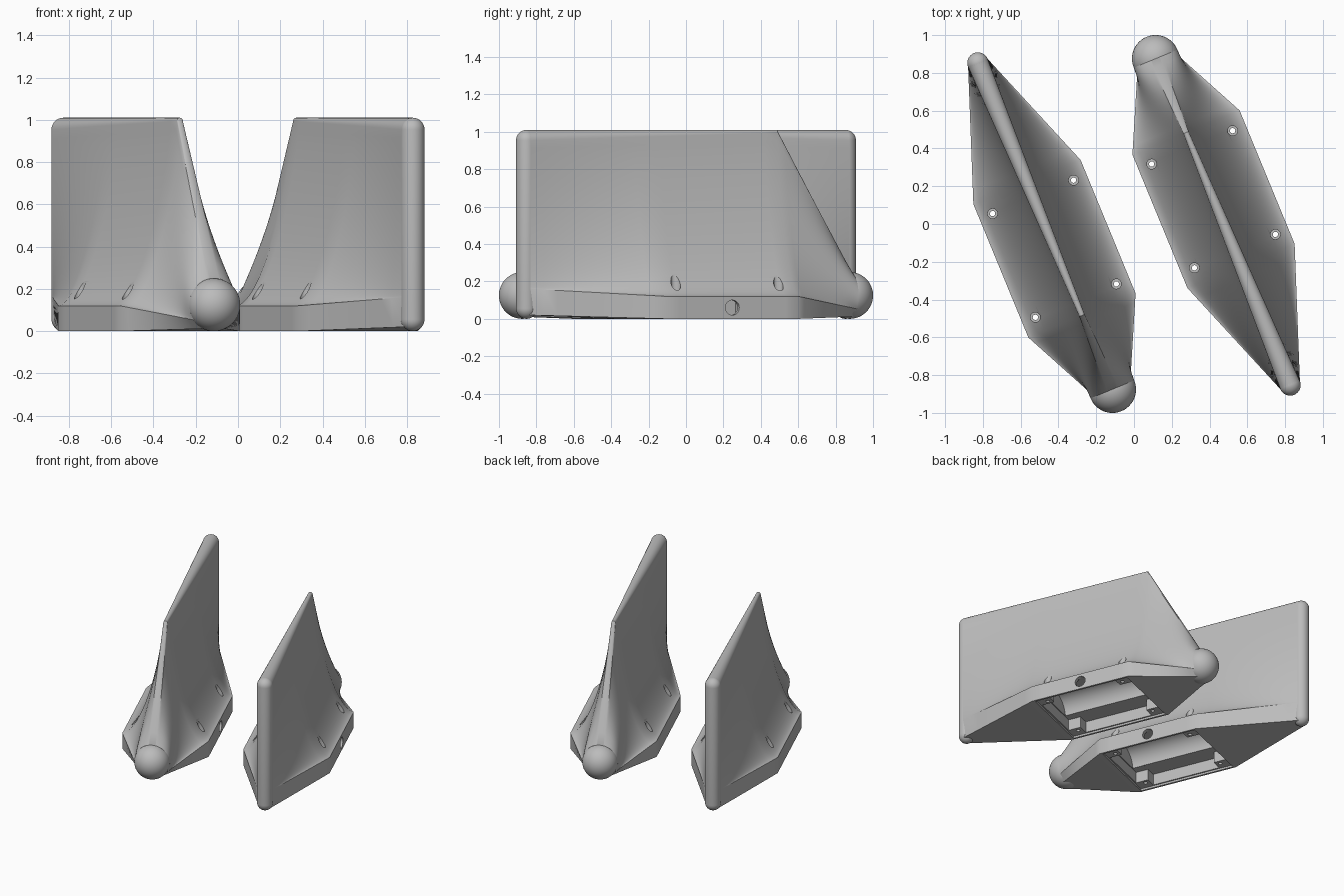
import bpy, bmesh
from math import radians, sin, cos, pi
from mathutils import Matrix, Vector

if "Cube" in bpy.data.objects:
    bpy.data.objects.remove(bpy.data.objects["Cube"])

grey = bpy.data.materials.new("plain_grey")
grey.use_nodes = True
grey.diffuse_color = (0.5, 0.5, 0.5, 1)
grey.node_tree.nodes["Principled BSDF"].inputs["Base Color"].default_value = (0.5, 0.5, 0.5, 1)

# Fin frame: local x runs from the nose ball to the tail post
HALF_L, HALF_W, WALL, TOP = 0.382, 0.307, 0.12, 1.01
NOSE, BALL, TAIL, POST = -0.805, 0.125, 1.064, 0.056
CURVE, ROUND = 32, 6
HEIGHTS = [(i / CURVE) ** 1.7 for i in range(CURVE + 1)]
ARC = [pi / 2 * i / ROUND for i in range(1, ROUND + 1)]
placement = Matrix.Translation((-0.421, -0.131, 0)) @ Matrix.Rotation(radians(112.4), 4, 'Z')


def new_object(name, bm):
    bmesh.ops.recalc_face_normals(bm, faces=bm.faces)
    mesh = bpy.data.meshes.new(name)
    bm.to_mesh(mesh)
    bm.free()
    mesh.materials.append(grey)
    obj = bpy.data.objects.new(name, mesh)
    bpy.context.collection.objects.link(obj)
    return obj


def select(obj):
    bpy.ops.object.select_all(action='DESELECT')
    obj.select_set(True)
    bpy.context.view_layer.objects.active = obj


def box(x, y, top):
    bm = bmesh.new()
    bmesh.ops.create_cube(bm, size=2, matrix=Matrix.Diagonal((x, y, top, 1)))
    return new_object("cutter", bm)


def rod(centre, radius, length, axis='Z', sides=32):
    bm = bmesh.new()
    turn = {'X': Matrix.Rotation(pi / 2, 4, 'Y'), 'Y': Matrix.Rotation(pi / 2, 4, 'X'), 'Z': Matrix()}[axis]
    bmesh.ops.create_cone(bm, cap_ends=True, segments=sides, radius1=radius, radius2=radius,
                          depth=length, matrix=Matrix.Translation(centre) @ turn)
    return new_object("cutter", bm)


def cut(obj, cutter):
    cutter.hide_render = True
    mod = obj.modifiers.new("cut", 'BOOLEAN')
    mod.operation, mod.solver, mod.object = 'DIFFERENCE', 'EXACT', cutter
    select(obj)
    bpy.ops.object.modifier_apply(modifier=mod.name)
    bpy.data.objects.remove(cutter)


# Half cross-sections, listed from the bottom edge up to the ridge
def flared_section(x):
    r = 0.015 + 0.04 * (x + HALF_L) / (TAIL + HALF_L)
    pts = [(x, HALF_W, 0)]
    pts += [(x, r + (HALF_W - r) * (1 - t ** 0.6) ** 1.3, WALL + (TOP - r - WALL) * t) for t in HEIGHTS]
    return pts + [(x, r * cos(a), TOP - r + r * sin(a)) for a in ARC]


def nose_section():
    angles = [-65] + [-35 + 110 * t for t in HEIGHTS] + [75 + 15 * i / ROUND for i in range(1, ROUND + 1)]
    return [(NOSE, BALL * cos(radians(a)), BALL + BALL * sin(radians(a))) for a in angles]


def tail_section():
    pts = [(TAIL, POST * 0.8, 0.02)]
    pts += [(TAIL, POST, 0.16 + (TOP - POST - 0.16) * t) for t in HEIGHTS]
    return pts + [(TAIL, POST * cos(a), TOP - POST + POST * sin(a)) for a in ARC]


# Fin body: ruled loft through nose, flared middle and tail
def make_body():
    keys = [nose_section(), flared_section(-HALF_L), flared_section(HALF_L), tail_section()]
    stations = [keys[0]]
    steps = 10
    for a, b in zip(keys, keys[1:]):
        for s in range(1, steps + 1):
            stations.append([Vector(p).lerp(Vector(q), s / steps) for p, q in zip(a, b)])
    bm = bmesh.new()
    rings = []
    for half in stations:
        full = [tuple(p) for p in half] + [(p[0], -p[1], p[2]) for p in reversed(half[:-1])]
        rings.append([bm.verts.new(p) for p in full])
    for a, b in zip(rings, rings[1:]):
        for i in range(len(a)):
            j = (i + 1) % len(a)
            bm.faces.new((a[i], a[j], b[j], b[i]))
    bm.faces.new(rings[0])
    bm.faces.new(rings[-1])
    return new_object("fin_body", bm)


# Underside cavity with corner bosses and a bored trough, screw holes, one side port
def hollow(body, port_side):
    cut(body, box(0.366, 0.292, 0.015))
    cut(body, box(0.356, 0.2, 0.1))
    cut(body, box(0.262, 0.282, 0.101))
    cut(body, rod((0, 0, 0.08), 0.14, 0.7, 'X'))
    cut(body, rod((0, port_side * 0.25, 0.06), 0.04, 0.3, 'Y'))
    for sx in (-1, 1):
        for sy in (-1, 1):
            cut(body, rod((sx * 0.297, sy * 0.232, 0.1), 0.014, 0.5, sides=20))
            cut(body, rod((sx * 0.297, sy * 0.232, 0.25), 0.026, 0.3, sides=24))


def make_ball():
    bm = bmesh.new()
    bmesh.ops.create_uvsphere(bm, u_segments=48, v_segments=24, radius=BALL,
                              matrix=Matrix.Translation((NOSE, 0, BALL)))
    return new_object("nose_ball", bm)


# Tail post with domed ends
def make_post():
    bm = bmesh.new()
    profile = []
    for start, z in ((-90, POST), (0, TOP - POST)):
        for i in range(9):
            a = radians(start + 90 * i / 8)
            profile.append(bm.verts.new((TAIL + POST * cos(a), 0, z + POST * sin(a))))
    edges = [bm.edges.new(pair) for pair in zip(profile, profile[1:])]
    bmesh.ops.spin(bm, geom=profile + edges, cent=(TAIL, 0, 0), axis=(0, 0, 1), angle=2 * pi, steps=32)
    bmesh.ops.remove_doubles(bm, verts=bm.verts, dist=0.0001)
    return new_object("tail_post", bm)


# Two fins, the second turned half round; both ports face the same way
half_turn = Matrix.Rotation(pi, 4, 'Z')
for side, port_side, matrix in (("right", -1, placement), ("left", 1, half_turn @ placement)):
    body = make_body()
    hollow(body, port_side)
    for obj in (body, make_ball(), make_post()):
        select(obj)
        bpy.ops.object.shade_smooth_by_angle(angle=radians(30))
        obj.name = side + "_" + obj.name
        obj.matrix_world = matrix
